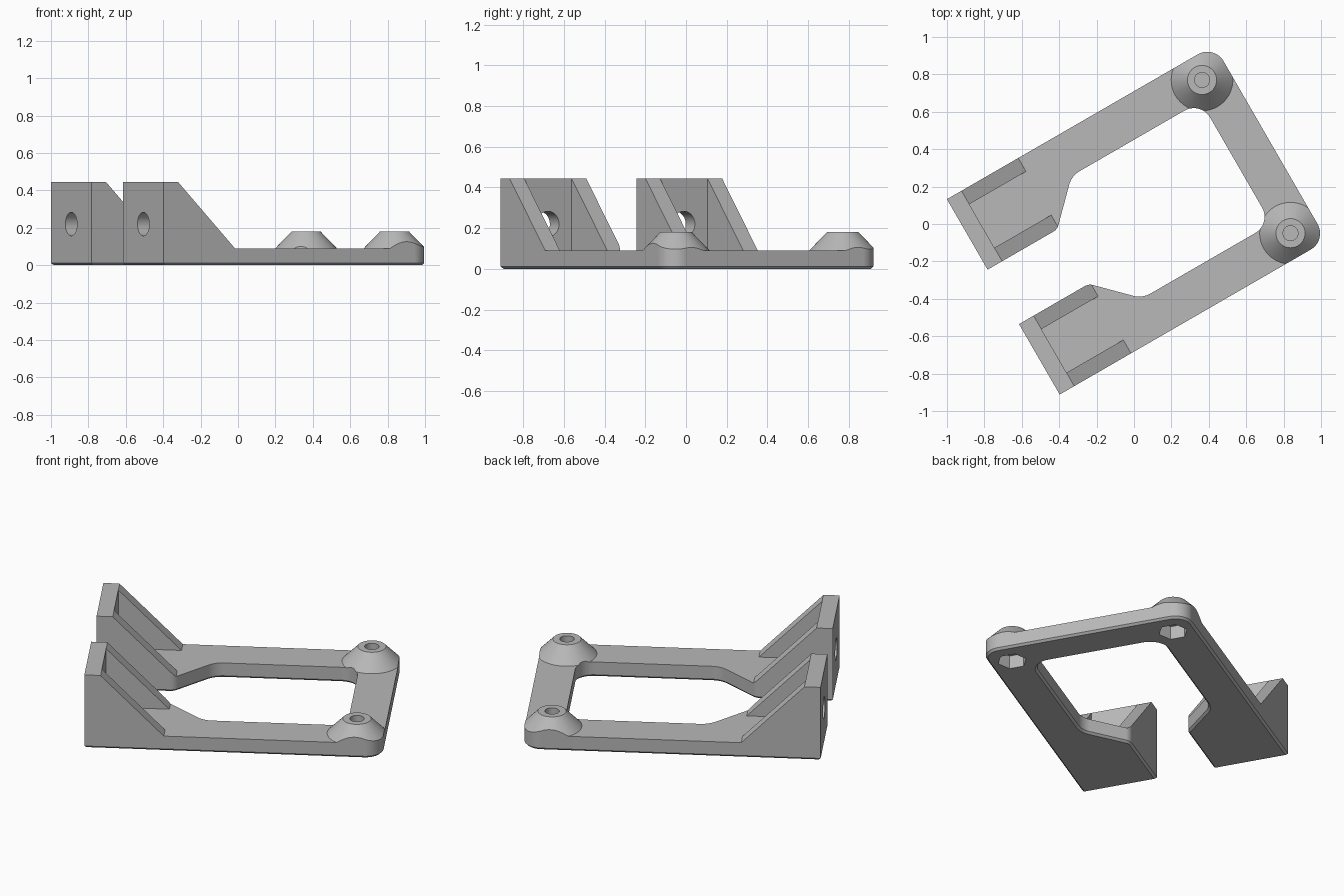
import bpy, bmesh, math
from mathutils import Matrix, Vector

cube = bpy.data.objects.get("Cube")
if cube:
    bpy.data.objects.remove(cube, do_unlink=True)

PLATE_Z, WALL_Z = 0.09, 0.445
BACK, FRONT = -0.80, 0.85          # ends along the arm direction
OUTER, INNER = 0.603, 0.168        # outer and inner half widths
BOSS_U, BOSS_V = 0.70, 0.473
HOLE_V = (OUTER + INNER) / 2

grey = bpy.data.materials.new("plain grey")
grey.use_nodes = True
colour = (0.48, 0.48, 0.48, 1)
grey.diffuse_color = colour
grey.node_tree.nodes["Principled BSDF"].inputs["Base Color"].default_value = colour


def make_object(name, bm):
    bmesh.ops.recalc_face_normals(bm, faces=bm.faces)
    mesh = bpy.data.meshes.new(name)
    bm.to_mesh(mesh)
    bm.free()
    mesh.materials.append(grey)
    obj = bpy.data.objects.new(name, mesh)
    bpy.context.collection.objects.link(obj)
    return obj


def prism(name, points, direction, chamfer=0):
    """Closed solid swept from a flat polygon; optionally chamfer the first rim."""
    bm = bmesh.new()
    near = [bm.verts.new(p) for p in points]
    far = [bm.verts.new(Vector(p) + Vector(direction)) for p in points]
    base = bm.faces.new(near)
    bm.faces.new(far[::-1])
    for i in range(len(near)):
        bm.faces.new((near[i], near[i - 1], far[i - 1], far[i]))
    bmesh.ops.recalc_face_normals(bm, faces=bm.faces)
    if chamfer:
        bmesh.ops.bevel(bm, geom=list(base.edges), offset=chamfer,
                        segments=1, affect='EDGES')
    return make_object(name, bm)


def box(name, u0, u1, v0, v1, z0, z1):
    pts = [(u0, v0, z0), (u1, v0, z0), (u1, v1, z0), (u0, v1, z0)]
    return prism(name, pts, (0, 0, z1 - z0))


def cone(name, centre, r1, r2, depth, sides=48, turn=Matrix()):
    bm = bmesh.new()
    bmesh.ops.create_cone(bm, cap_ends=True, segments=sides, radius1=r1,
                          radius2=r2, depth=depth,
                          matrix=Matrix.Translation(centre) @ turn.to_4x4())
    return make_object(name, bm)


def combine(target, tool, operation):
    mod = target.modifiers.new("combine", 'BOOLEAN')
    mod.object, mod.operation, mod.solver = tool, operation, 'EXACT'
    bpy.context.view_layer.objects.active = target
    bpy.ops.object.modifier_apply(modifier=mod.name)
    bpy.data.objects.remove(tool, do_unlink=True)


def fillet(corners, steps=10):
    """Round each (u, v, radius) corner of a closed polygon."""
    out = []
    for i, (u, v, r) in enumerate(corners):
        if r == 0:
            out.append((u, v, 0))
            continue
        p = Vector((u, v))
        a = (Vector(corners[i - 1][:2]) - p).normalized()
        b = (Vector(corners[(i + 1) % len(corners)][:2]) - p).normalized()
        half = a.angle(b) / 2
        centre = p + (a + b).normalized() * r / math.sin(half)
        start = (p + a * r / math.tan(half) - centre).normalized()
        end = (p + b * r / math.tan(half) - centre).normalized()
        for k in range(steps + 1):
            q = centre + start.slerp(end, k / steps) * r
            out.append((q.x, q.y, 0))
    return out


# Rounded U-shaped footprint, mirrored across the centre line
half_outline = [(FRONT, OUTER, 0.1), (BACK, OUTER, 0), (BACK, INNER, 0),
                (-0.37, INNER, 0.06), (-0.16, 0.378, 0.12), (0.637, 0.378, 0.1)]
corners = half_outline + [(u, -v, r) for u, v, r in reversed(half_outline)]
envelope = prism("envelope", fillet(corners), (0, 0, WALL_Z), chamfer=0.012)

# Oversized stock: base slab, end walls, gusset ribs and screw bosses
bracket = box("corner_bracket", -1, 1, -1, 1, -0.1, PLATE_Z)
combine(bracket, box("end_wall", -0.9, -0.71, -0.9, 0.9, 0, 0.6), 'UNION')
rib = [(-0.9, 0.05), (-0.32, 0.05), (-0.81, 0.545), (-0.9, 0.545)]
for side in (1, -1):
    for v0, v1 in ((0.05, 0.251), (0.52, 0.8)):
        gusset = prism("gusset", [(u, side * v0, z) for u, z in rib],
                       (0, side * (v1 - v0), 0))
        combine(bracket, gusset, 'UNION')
    boss = cone("boss", (BOSS_U, side * BOSS_V, 0.12), 0.194, 0.078, 0.12)
    combine(bracket, boss, 'UNION')

# Trim the stock to the footprint
combine(bracket, envelope, 'INTERSECT')

# Wall holes, screw holes and hexagonal nut pockets
sideways = Matrix.Rotation(math.pi / 2, 4, 'Y')
hex_turn = Matrix.Rotation(math.pi, 4, 'Z')
for side in (1, -1):
    v = side * BOSS_V
    cutters = [
        cone("wall_hole", (-0.75, side * HOLE_V, 0.22), 0.063, 0.063, 0.3, turn=sideways),
        cone("screw_hole", (BOSS_U, v, 0.192), 0.04, 0.04, 0.2),
        cone("nut_pocket", (BOSS_U, v, 0), 0.082, 0.082, 0.16, 6, hex_turn),
    ]
    for cutter in cutters:
        combine(bracket, cutter, 'DIFFERENCE')

# Turn the finished part and shade it
bracket.data.transform(Matrix.Rotation(math.radians(30), 4, 'Z')
                       @ Matrix.Translation((0, 0.012, 0)))
bpy.ops.object.select_all(action='DESELECT')
bracket.select_set(True)
bpy.context.view_layer.objects.active = bracket
bpy.ops.object.shade_smooth_by_angle(angle=math.radians(25))
weighted = bracket.modifiers.new("flat_face_normals", 'WEIGHTED_NORMAL')
weighted.keep_sharp = True
